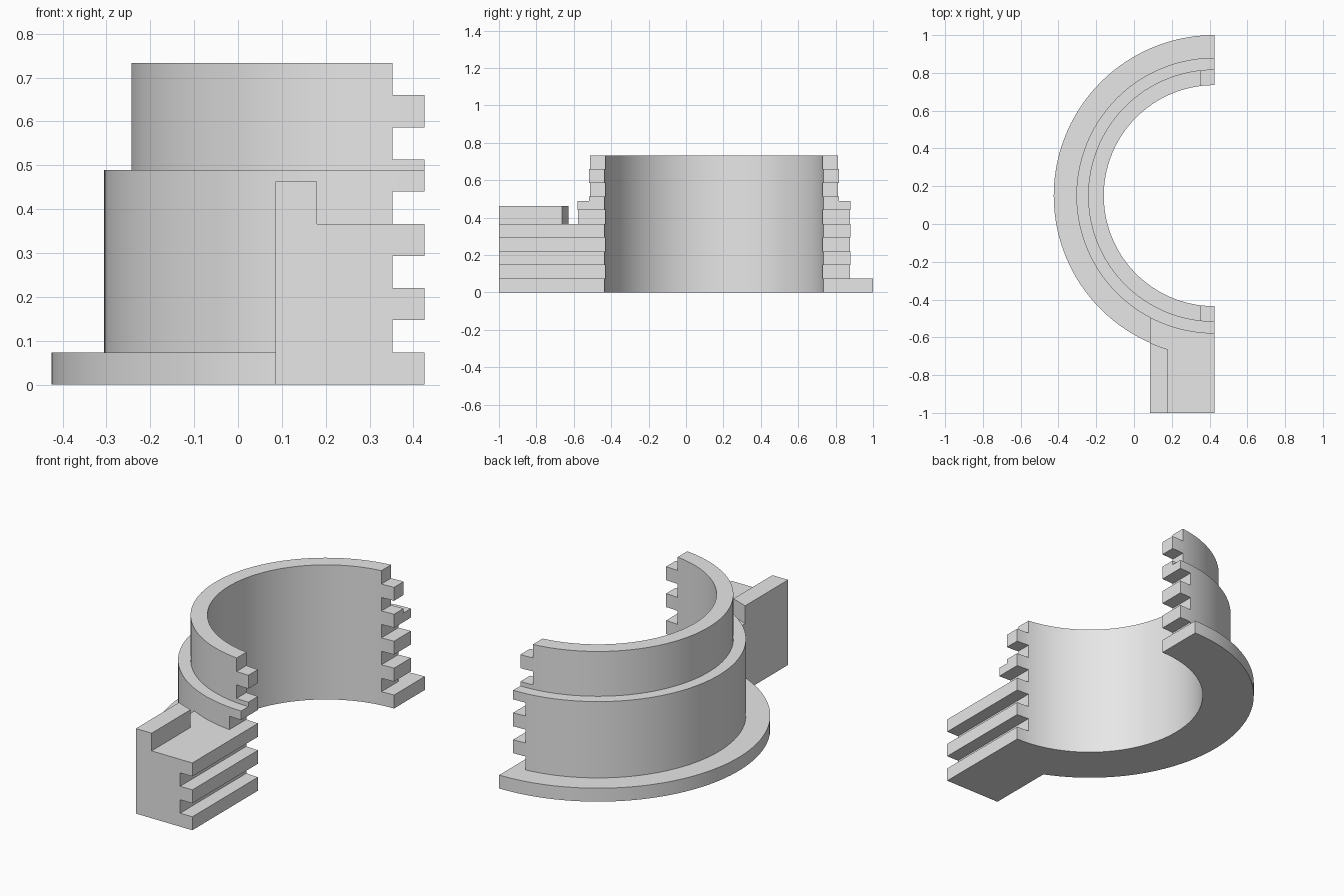
import bpy, bmesh, math
from mathutils import Matrix, Vector

cube = bpy.data.objects.get("Cube")
if cube:
    bpy.data.objects.remove(cube, do_unlink=True)

EDGE, CY = 0.425, 0.15          # split plane x and ring centre y
INNER, UPPER, WALL, FLANGE = 0.585, 0.668, 0.73, 0.85
STEP = 0.0733                   # height of one tooth
TOP = STEP * 10

grey = bpy.data.materials.new("light_grey")
grey.use_nodes = True
grey.diffuse_color = (0.8, 0.8, 0.8, 1)
grey.node_tree.nodes["Principled BSDF"].inputs["Base Color"].default_value = grey.diffuse_color


def finish(name, bm):
    bmesh.ops.recalc_face_normals(bm, faces=bm.faces)
    mesh = bpy.data.meshes.new(name)
    bm.to_mesh(mesh)
    bm.free()
    mesh.materials.append(grey)
    obj = bpy.data.objects.new(name, mesh)
    bpy.context.scene.collection.objects.link(obj)
    return obj


def box(name, lo, hi):
    bm = bmesh.new()
    lo, hi = Vector(lo), Vector(hi)
    place = Matrix.Translation((lo + hi) / 2) @ Matrix.Diagonal((*(hi - lo), 1))
    bmesh.ops.create_cube(bm, size=1, matrix=place)
    return finish(name, bm)


def half_ring(name, profile, steps=80):
    """Sweep a closed (radius, z) profile half a turn behind the split plane."""
    bm = bmesh.new()
    rows = []
    for i in range(steps + 1):
        a = math.pi / 2 + math.pi * i / steps
        rows.append([bm.verts.new((EDGE + r * math.cos(a), CY + r * math.sin(a), z))
                     for r, z in profile])
    n = len(profile)
    for a, b in zip(rows, rows[1:]):
        for j in range(n):
            k = (j + 1) % n
            bm.faces.new((a[j], a[k], b[k], b[j]))
    bm.faces.new(rows[0])
    bm.faces.new(rows[-1])
    return finish(name, bm)


def boolean(target, tool, operation):
    """Apply a boolean and remove the tool object."""
    mod = target.modifiers.new(operation.lower(), "BOOLEAN")
    mod.operation, mod.object, mod.solver = operation, tool, "EXACT"
    bpy.context.view_layer.objects.active = target
    bpy.ops.object.modifier_apply(modifier=mod.name)
    bpy.data.objects.remove(tool, do_unlink=True)


# Stepped half collar with its base flange
collar = half_ring("half_collar", [
    (INNER, 0), (FLANGE, 0), (FLANGE, STEP), (WALL, STEP),
    (WALL, 0.489), (UPPER, 0.489), (UPPER, TOP), (INNER, TOP)])

# Mounting arm, trimmed to butt into the collar wall
arm = box("mounting_arm", (0.085, -1, 0), (EDGE, -0.47, STEP * 5))
boolean(arm, half_ring("wall_trim", [(0.4, -1), (0.7, -1), (0.7, 1), (0.4, 1)]), "DIFFERENCE")

# Raised lip on the arm, ending in a curve clear of the collar
lip = box("arm_lip", (0.085, -1, 0.2), (0.18, -0.55, 0.463))
boolean(lip, half_ring("lip_trim", [(0.4, -1), (FLANGE, -1), (FLANGE, 1), (0.4, 1)]), "DIFFERENCE")

boolean(arm, lip, "UNION")
boolean(collar, arm, "UNION")

# Evenly spaced slots leave interlocking teeth along the split edge
for i in range(5):
    z = STEP * (2 * i + 1)
    top = z + STEP + (0.1 if i == 4 else 0)
    boolean(collar, box("slot", (0.352, -1.2, z), (0.6, 1.2, top)), "DIFFERENCE")

bpy.ops.object.select_all(action="DESELECT")
collar.select_set(True)
bpy.context.view_layer.objects.active = collar
bpy.ops.object.shade_smooth_by_angle(angle=math.radians(30))
